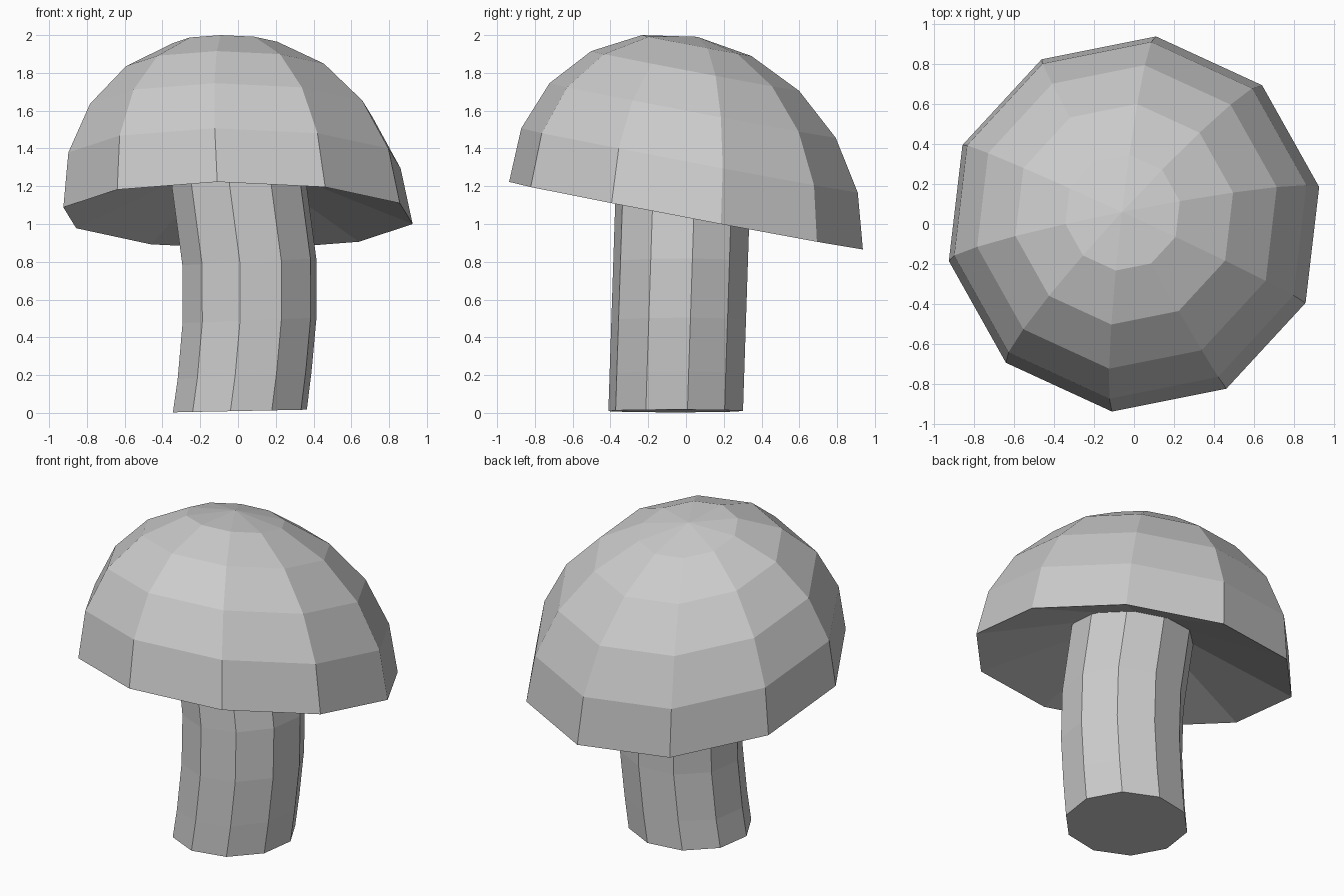
import bpy, bmesh
from math import sin, cos, radians
from mathutils import Vector

default = bpy.data.objects.get("Cube")
if default:
    bpy.data.objects.remove(default, do_unlink=True)

grey = bpy.data.materials.new("plain grey")
grey.use_nodes = True
colour = (0.6, 0.6, 0.6, 1)
grey.diffuse_color = colour
grey.node_tree.nodes["Principled BSDF"].inputs["Base Color"].default_value = colour

SIDES = 10


def ring(bm, radius, centre, phase, slope):
    """Ten-sided loop around centre, its height leaning by slope (x, y)."""
    verts = []
    for i in range(SIDES):
        a = radians(phase + i * 360 / SIDES)
        x, y = radius * cos(a), radius * sin(a)
        verts.append(bm.verts.new(Vector(centre) + Vector((x, y, slope[0] * x + slope[1] * y))))
    return verts


def bridge(bm, low, high):
    for i in range(SIDES):
        j = (i + 1) % SIDES
        bm.faces.new((low[i], low[j], high[j], high[i]))


def fan(bm, loop, tip):
    point = bm.verts.new(tip)
    for i in range(SIDES):
        bm.faces.new((loop[i], loop[(i + 1) % SIDES], point))


def finish(bm, name):
    bmesh.ops.recalc_face_normals(bm, faces=bm.faces)
    mesh = bpy.data.meshes.new(name)
    bm.to_mesh(mesh)
    bm.free()
    mesh.materials.append(grey)
    bpy.context.collection.objects.link(bpy.data.objects.new(name, mesh))


# Cap: tilted half dome with a hollow, cone-shaped underside
bm = bmesh.new()
base = Vector((0, 0, 1.044))
rise = Vector((-0.06, 0.06, 0.947))
tilt = (-0.01, -0.19)
loops = []
for step in range(5):
    a = radians(step * 18)
    loops.append(ring(bm, 0.943 * cos(a), base + rise * sin(a), 11.3, tilt))
for low, high in zip(loops, loops[1:]):
    bridge(bm, low, high)
fan(bm, loops[-1], base + rise)
fan(bm, loops[0], base + rise * 0.35)
finish(bm, "cap")

# Stem: bent ten-sided column, its rings leaning with the bend
bm = bmesh.new()
path = [  # centre x, centre z, lean
    (0.01, 0.01, 0.02),
    (0.035, 0.2, 0.06),
    (0.061, 0.49, 0.04),
    (0.06, 0.8, 0.05),
    (-0.02, 1.4, 0.05),
]
loops = [ring(bm, 0.36, (x, -0.055 + 0.033 * z, z), 10, (lean, 0)) for x, z, lean in path]
for low, high in zip(loops, loops[1:]):
    bridge(bm, low, high)
bm.faces.new(loops[0])
bm.faces.new(loops[-1])
finish(bm, "stem")
